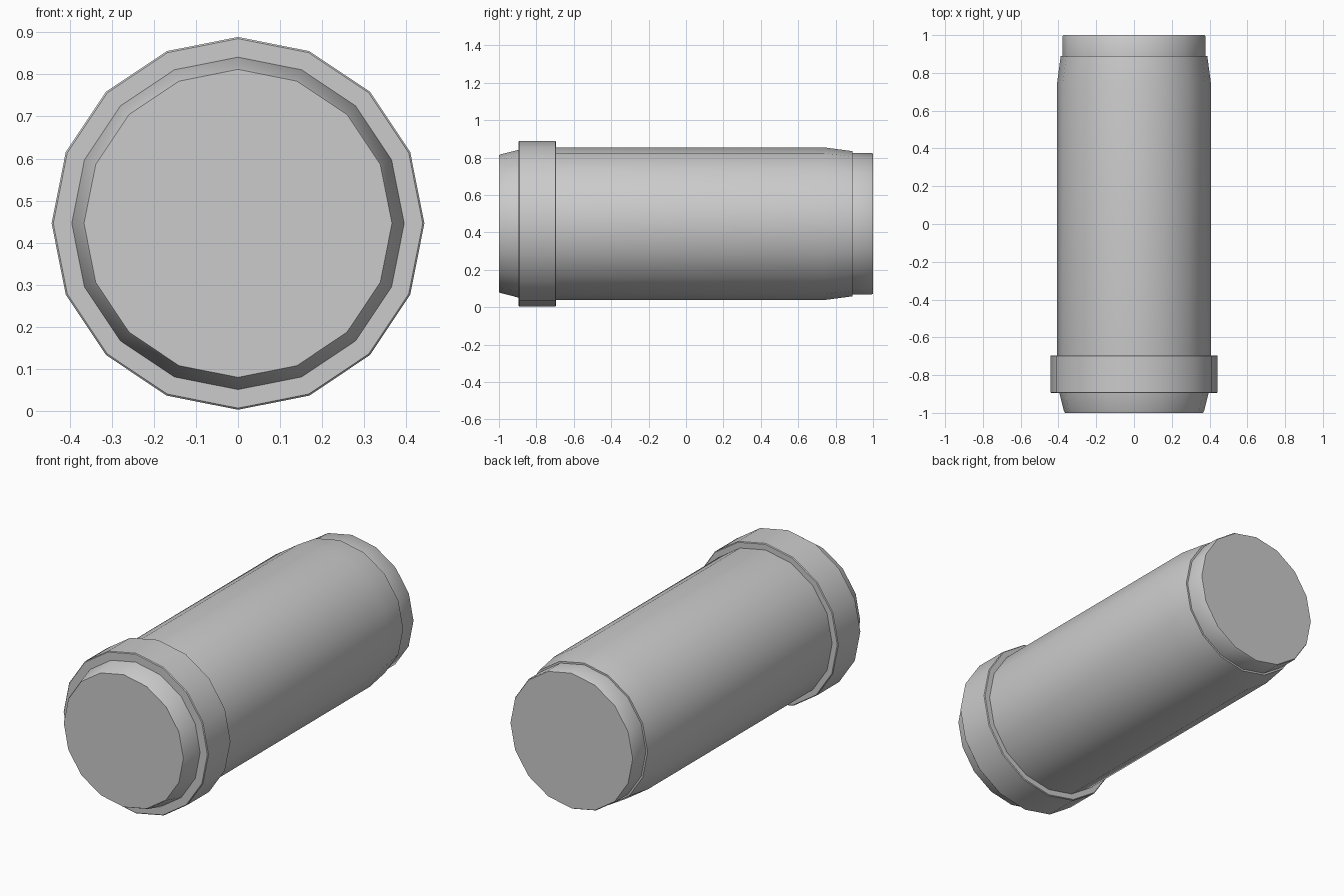
import bpy, bmesh, math

if "Cube" in bpy.data.objects:
    bpy.data.objects.remove(bpy.data.objects["Cube"])

SIDES, ZC = 16, 0.446

grey = bpy.data.materials.new("plain_grey")
grey.diffuse_color = (0.6, 0.6, 0.6, 1)
grey.use_nodes = True
grey.node_tree.nodes["Principled BSDF"].inputs["Base Color"].default_value = grey.diffuse_color


def lathe(name, profile, closed=False):
    """Spin (y, radius) points round the lengthwise axis; cap the ends if open."""
    bm = bmesh.new()
    rings = []
    for y, r in profile:
        rings.append([bm.verts.new((r * math.sin(2 * math.pi * i / SIDES), y,
                                    ZC + r * math.cos(2 * math.pi * i / SIDES)))
                      for i in range(SIDES)])
    pairs = list(zip(rings, rings[1:]))
    if closed:
        pairs.append((rings[-1], rings[0]))
    else:
        bm.faces.new(rings[0])
        bm.faces.new(rings[-1])
    for a, b in pairs:
        for i in range(SIDES):
            j = (i + 1) % SIDES
            bm.faces.new((a[i], a[j], b[j], b[i]))
    bmesh.ops.recalc_face_normals(bm, faces=bm.faces[:])
    mesh = bpy.data.meshes.new(name)
    bm.to_mesh(mesh)
    bm.free()
    mesh.materials.append(grey)
    ob = bpy.data.objects.new(name, mesh)
    bpy.context.collection.objects.link(ob)
    bpy.ops.object.select_all(action='DESELECT')
    ob.select_set(True)
    bpy.context.view_layer.objects.active = ob
    bpy.ops.object.shade_smooth_by_angle(angle=math.radians(30))
    return ob


# Main barrel with tapered nose and stepped rear plug
lathe("barrel", [(-1.0, 0.366), (-0.99, 0.371), (-0.895, 0.395), (-0.80, 0.408),
                 (0.74, 0.408), (0.89, 0.388), (0.89, 0.378), (0.993, 0.378),
                 (1.0, 0.374)])

# Raised collar near the front
lathe("collar", [(-0.895, 0.39), (-0.895, 0.439), (-0.891, 0.443),
                 (-0.699, 0.443), (-0.695, 0.439), (-0.695, 0.40)], closed=True)
